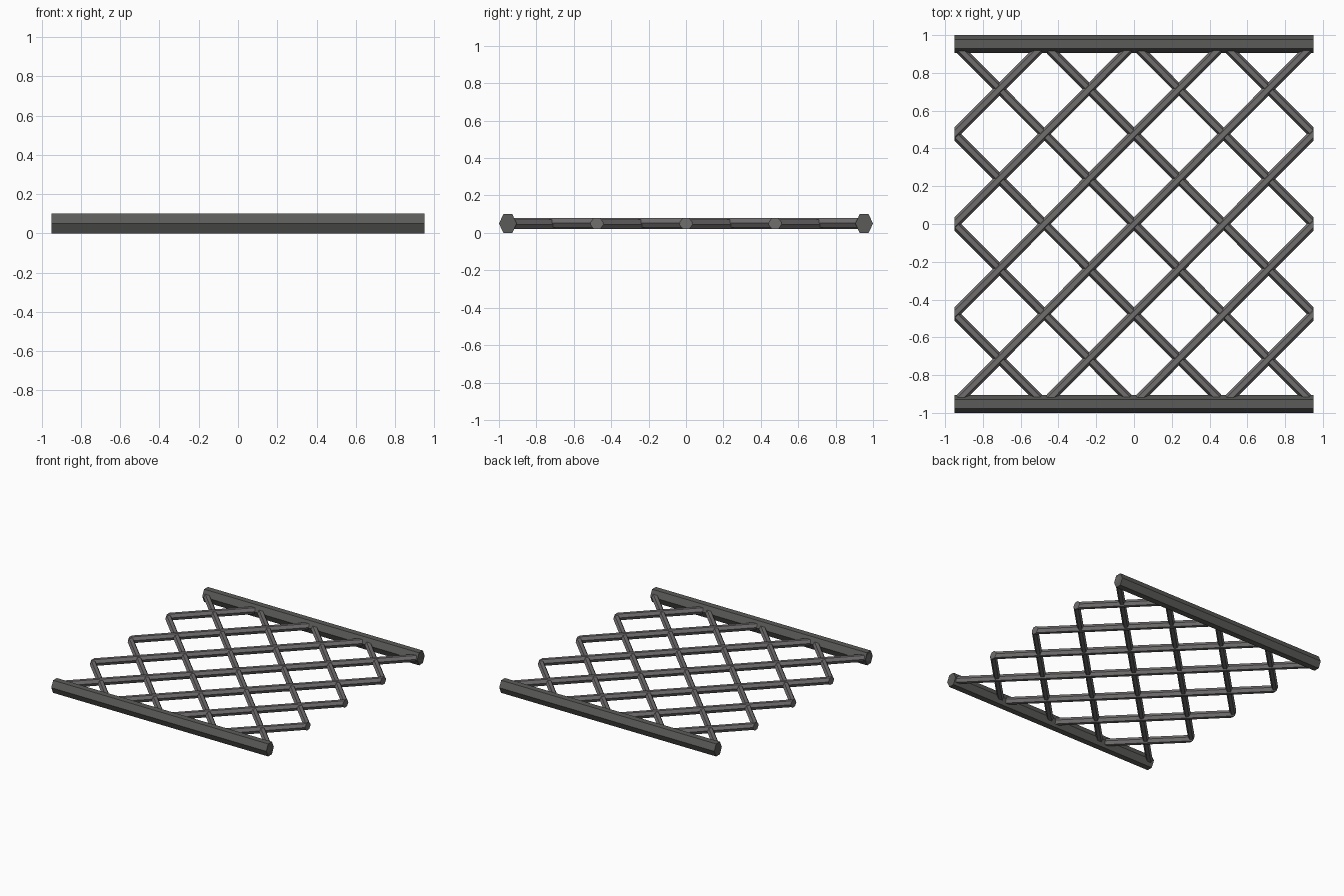
import bpy, bmesh, math
from mathutils import Vector

if "Cube" in bpy.data.objects:
    bpy.data.objects.remove(bpy.data.objects["Cube"])

XE, YE = 0.95, 0.9525      # lattice half extents (rail ends, rail axes)
ZC = 0.05


def material(name, col):
    m = bpy.data.materials.new(name)
    m.diffuse_color = (*col, 1)
    m.use_nodes = True
    m.node_tree.nodes["Principled BSDF"].inputs["Base Color"].default_value = m.diffuse_color
    return m


RAIL = material("dark grey metal", (0.105, 0.105, 0.1))
ROD = material("warm grey metal", (0.165, 0.155, 0.155))


def hex_bar(name, a, b, width, height, mat, cut):
    """Flat-topped hexagonal bar from a to b; each end is cut square to axis cut[i]."""
    a, b = Vector(a), Vector(b)
    d = (b - a).normalized()
    side = Vector((-d.y, d.x, 0))
    bm = bmesh.new()
    rings = []
    for p, axis in ((a, cut[0]), (b, cut[1])):
        ring = []
        for i in range(6):
            t = i * math.pi / 3
            o = side * (math.cos(t) * width / 2)
            o.z = math.sin(t) / math.sin(math.pi / 3) * height / 2
            o -= d * (o[axis] / d[axis])      # slide onto the cutting plane
            ring.append(bm.verts.new(p + o))
        rings.append(ring)
    for i in range(6):
        j = (i + 1) % 6
        bm.faces.new((rings[0][i], rings[0][j], rings[1][j], rings[1][i]))
    bm.faces.new(rings[0])
    bm.faces.new(rings[1])
    bmesh.ops.recalc_face_normals(bm, faces=bm.faces[:])
    me = bpy.data.meshes.new(name)
    bm.to_mesh(me)
    bm.free()
    me.materials.append(mat)
    bpy.context.collection.objects.link(bpy.data.objects.new(name, me))


# two heavy rails along x
for s, n in ((-1, "front_rail"), (1, "back_rail")):
    hex_bar(n, (-XE, s * YE, ZC), (XE, s * YE, ZC), 0.095, 0.1, RAIL, (0, 0))

# diagonal lattice: rising rods lie slightly above the falling rods
for s, z, n in ((1, 0.0535, "rising_rod"), (-1, 0.0455, "falling_rod")):
    for k in range(-3, 4):
        lo, hi = max(-1, -1 - k / 2), min(1, 1 - k / 2)   # clip to the frame
        hex_bar(f"{n}_{k + 4}",
                (lo * XE, s * (lo + k / 2) * YE, z),
                (hi * XE, s * (hi + k / 2) * YE, z),
                0.05, 0.05, ROD,
                (0 if lo == -1 else 1, 0 if hi == 1 else 1))
